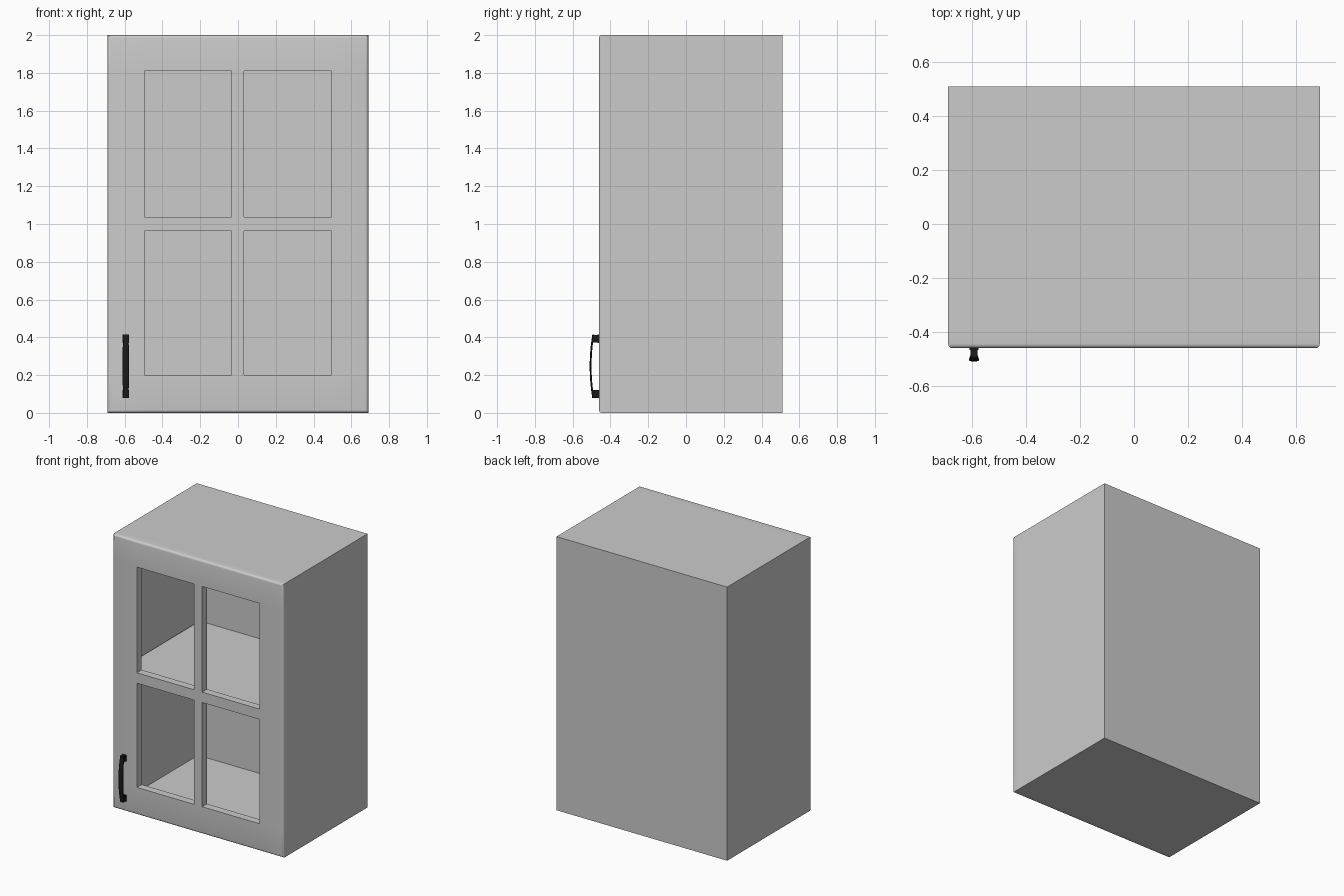
import bpy, bmesh, math

if "Cube" in bpy.data.objects:
    bpy.data.objects.remove(bpy.data.objects["Cube"])

W, BACK, SEAM, FRONT, H = 0.69, 0.51, -0.405, -0.461, 2.0
WALL = 0.045


def add_object(name, bm, mat=None, smooth=None):
    bmesh.ops.recalc_face_normals(bm, faces=bm.faces)
    mesh = bpy.data.meshes.new(name)
    bm.to_mesh(mesh)
    bm.free()
    ob = bpy.data.objects.new(name, mesh)
    bpy.context.collection.objects.link(ob)
    if mat:
        mesh.materials.append(mat)
    if smooth:
        bpy.ops.object.select_all(action='DESELECT')
        ob.select_set(True)
        bpy.context.view_layer.objects.active = ob
        bpy.ops.object.shade_smooth_by_angle(angle=math.radians(smooth))
    return ob


def box(bm, x0, x1, y0, y1, z0, z1):
    vs = bmesh.ops.create_cube(bm, size=1)['verts']
    bmesh.ops.scale(bm, vec=(x1 - x0, y1 - y0, z1 - z0), verts=vs)
    bmesh.ops.translate(bm, vec=((x0 + x1) / 2, (y0 + y1) / 2, (z0 + z1) / 2), verts=vs)
    return vs


# Carcass: a box hollowed from its open front
bm = bmesh.new()
box(bm, -W, W, SEAM, BACK, 0, H)
front = [f for f in bm.faces if f.calc_center_median().y < SEAM + 0.001]
bmesh.ops.inset_region(bm, faces=front, thickness=WALL)
res = bmesh.ops.extrude_face_region(bm, geom=front)
inner = [g for g in res['geom'] if isinstance(g, bmesh.types.BMVert)]
bmesh.ops.translate(bm, vec=(0, BACK - SEAM - 0.03, 0), verts=inner)
bmesh.ops.delete(bm, geom=[f for f in front if f.is_valid], context='FACES')
add_object("cabinet_body", bm)

# Middle shelf
bm = bmesh.new()
box(bm, -W + WALL, W - WALL, SEAM + 0.002, BACK - 0.03, 0.975, 1.017)
add_object("shelf", bm)

# Door frame: a grid with four open panes, thickened and rounded at the front rim
xs = [-W, -0.495, -0.035, 0.033, 0.495, W]
zs = [0, 0.2, 0.962, 1.038, 1.81, H]
bm = bmesh.new()
grid = [[bm.verts.new((x, FRONT, z)) for z in zs] for x in xs]
for i in range(5):
    for j in range(5):
        if not (i in (1, 3) and j in (1, 3)):
            bm.faces.new((grid[i][j], grid[i + 1][j], grid[i + 1][j + 1], grid[i][j + 1]))
res = bmesh.ops.extrude_face_region(bm, geom=bm.faces[:], use_keep_orig=True)
back = [g for g in res['geom'] if isinstance(g, bmesh.types.BMVert)]
bmesh.ops.translate(bm, vec=(0, SEAM - FRONT, 0), verts=back)


def on_rim(e):
    a, b = (v.co for v in e.verts)
    if max(a.y, b.y) > FRONT + 0.001:
        return False
    side = abs(a.x) > W - 0.001 and abs(a.x - b.x) < 0.001
    end = abs(a.z - H / 2) > H / 2 - 0.001 and abs(a.z - b.z) < 0.001
    return side or end


bmesh.ops.bevel(bm, geom=[e for e in bm.edges if on_rim(e)], offset=0.016,
                offset_type='OFFSET', segments=4, profile=0.5, affect='EDGES')
add_object("door_frame", bm, smooth=40)

# Bow handle: a curved strip, widest in the middle
black = bpy.data.materials.new("black_metal")
black.diffuse_color = (0.01, 0.01, 0.01, 1)
black.use_nodes = True
black.node_tree.nodes["Principled BSDF"].inputs["Base Color"].default_value = black.diffuse_color
HX, HZ, HL = -0.594, 0.246, 0.168
bm = bmesh.new()
rings, N = [], 16
for k in range(N + 1):
    t = 2 * k / N - 1
    w = 0.018 - 0.005 * t * t
    y = -0.510 + 0.014 * t * t
    z = HZ + HL * t
    rings.append([bm.verts.new((HX + dx, y + dy, z)) for dx, dy in
                  ((-w, 0.003), (-w * 0.6, 0), (w * 0.6, 0), (w, 0.003), (w, 0.010), (-w, 0.010))])
for a, b in zip(rings, rings[1:]):
    for i in range(6):
        j = (i + 1) % 6
        bm.faces.new((a[i], a[j], b[j], b[i]))
bm.faces.new(rings[0])
bm.faces.new(rings[-1][::-1])
add_object("handle_grip", bm, black, smooth=35)

# Handle feet with a slightly wider base plate
bm = bmesh.new()
for s in (-1, 1):
    z = HZ + s * (HL - 0.022)
    box(bm, HX - 0.013, HX + 0.013, -0.492, -0.459, z - 0.020, z + 0.020)
    box(bm, HX - 0.017, HX + 0.017, -0.468, -0.459, z - 0.022, z + 0.022)
add_object("handle_feet", bm, black)
